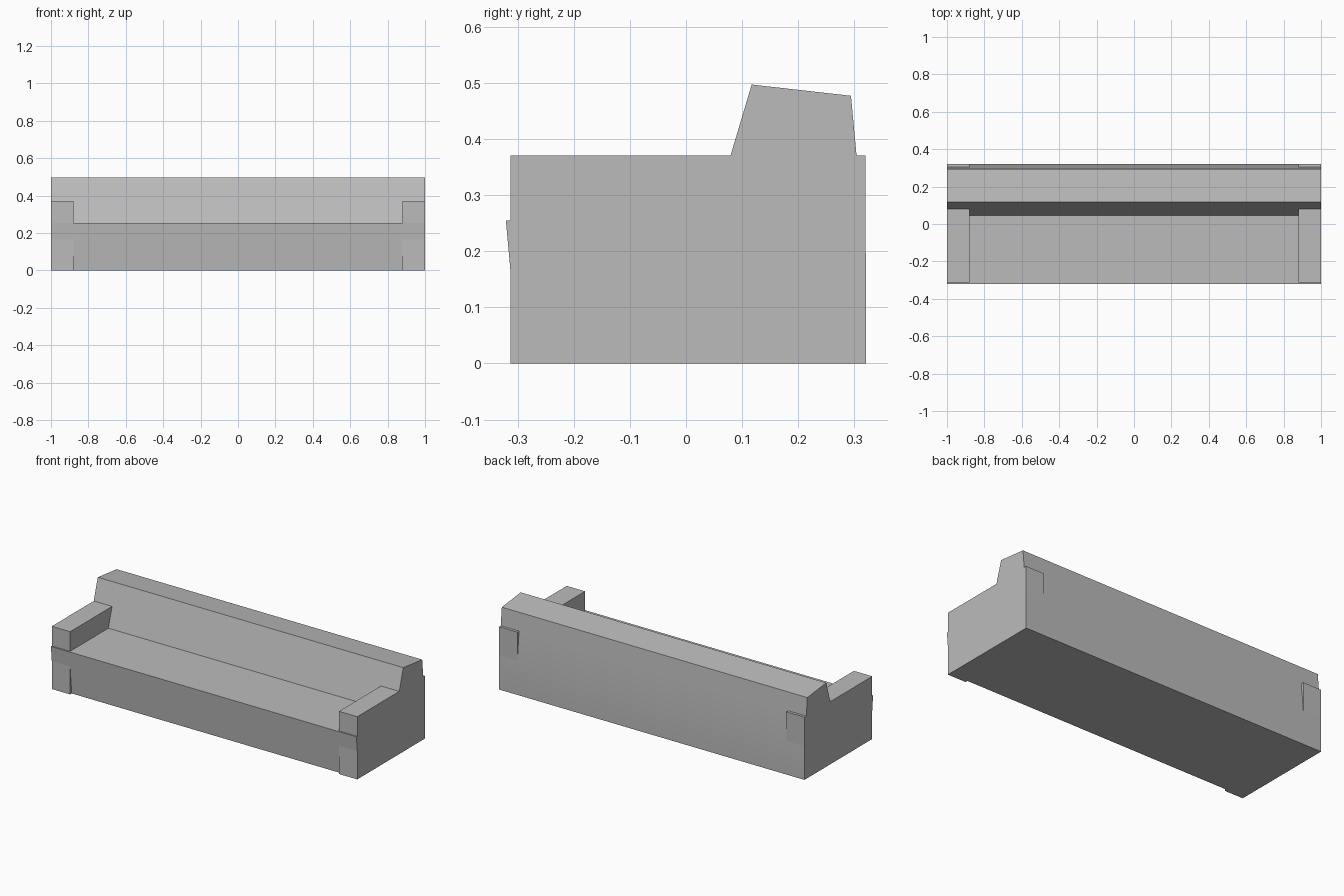
import bpy
import bmesh

cube = bpy.data.objects.get("Cube")
if cube:
    bpy.data.objects.remove(cube, do_unlink=True)

grey = bpy.data.materials.new("upholstery_grey")
grey.use_nodes = True
COLOUR = (0.5, 0.5, 0.5, 1)
grey.diffuse_color = COLOUR
grey.node_tree.nodes["Principled BSDF"].inputs["Base Color"].default_value = COLOUR


def extrude_profile(name, profile, x0, x1):
    """Extrude a (y, z) outline along x."""
    bm = bmesh.new()
    face = bm.faces.new([bm.verts.new((x0, y, z)) for y, z in profile])
    moved = bmesh.ops.extrude_face_region(bm, geom=[face])["geom"]
    verts = [v for v in moved if isinstance(v, bmesh.types.BMVert)]
    bmesh.ops.translate(bm, verts=verts, vec=(x1 - x0, 0, 0))
    bmesh.ops.recalc_face_normals(bm, faces=bm.faces)
    mesh = bpy.data.meshes.new(name)
    bm.to_mesh(mesh)
    bm.free()
    mesh.materials.append(grey)
    obj = bpy.data.objects.new(name, mesh)
    bpy.context.collection.objects.link(obj)
    return obj


# Seat and reclined backrest in one outline
body = extrude_profile("seat_and_backrest", [
    (-0.298, 0), (-0.321, 0.255), (0.045, 0.255), (0.117, 0.497),
    (0.294, 0.477), (0.304, 0.37), (0.3205, 0.195), (0.3205, 0)], -1, 1)
bpy.context.view_layer.objects.active = body
body.select_set(True)
bpy.ops.object.shade_smooth_by_angle(angle=0.5)

# Armrests, full depth and standing on the floor
arm = [(-0.313, 0), (-0.313, 0.371), (0.32, 0.371), (0.32, 0)]
for side, s in (("left", 1), ("right", -1)):
    extrude_profile(side + "_armrest", arm, s * 0.88, s)
